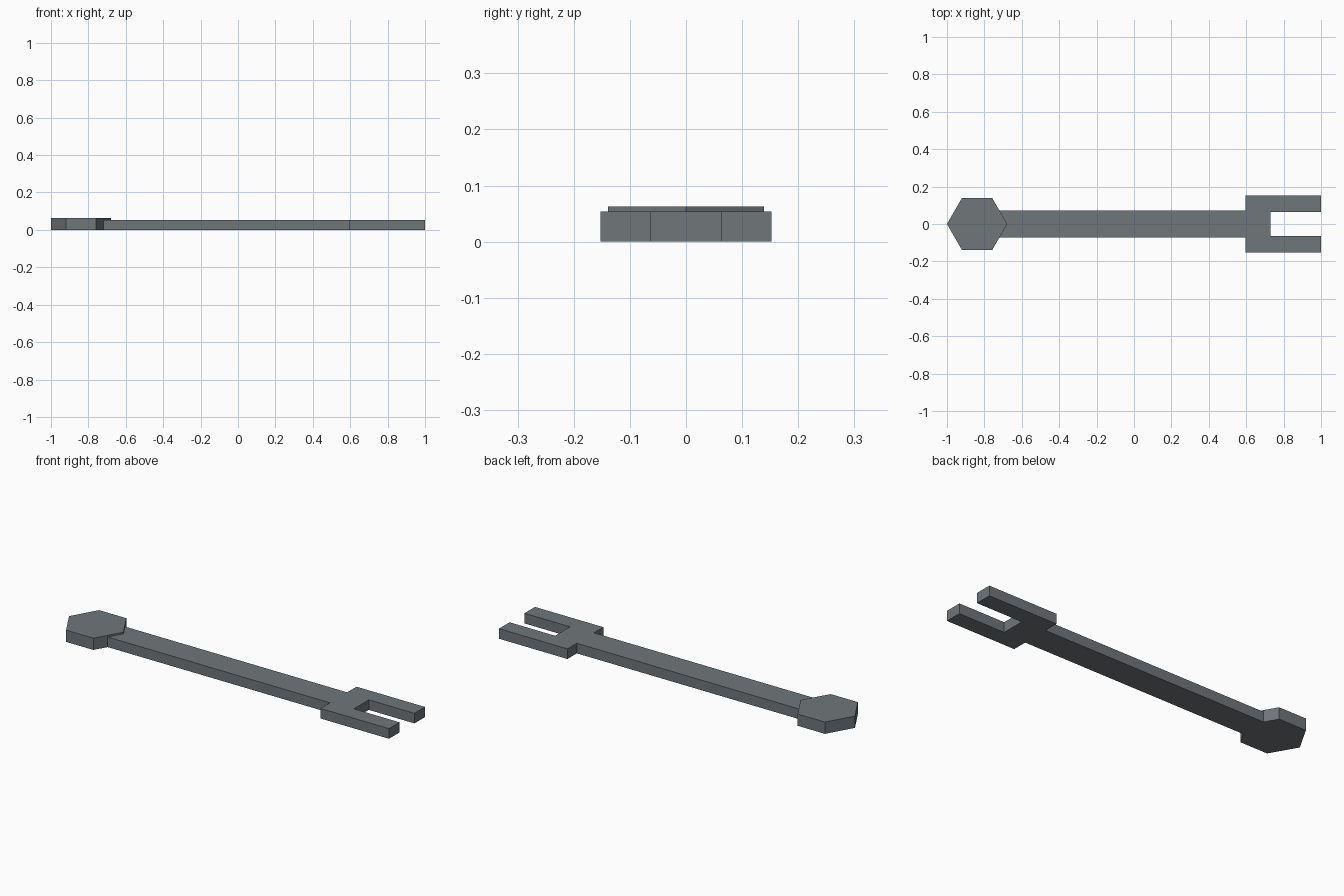
import bpy, bmesh, math

if "Cube" in bpy.data.objects:
    bpy.data.objects.remove(bpy.data.objects["Cube"])

steel = bpy.data.materials.new("steel_grey")
steel.diffuse_color = (0.162, 0.181, 0.195, 1)
steel.use_nodes = True
steel.node_tree.nodes["Principled BSDF"].inputs["Base Color"].default_value = steel.diffuse_color


def plate(name, outline, height):
    """Extrude a flat outline up from the ground."""
    bm = bmesh.new()
    base = bm.faces.new([bm.verts.new((x, y, 0)) for x, y in outline])
    ext = bmesh.ops.extrude_face_region(bm, geom=[base], use_keep_orig=True)
    top = [v for v in ext["geom"] if isinstance(v, bmesh.types.BMVert)]
    bmesh.ops.translate(bm, verts=top, vec=(0, 0, height))
    bmesh.ops.recalc_face_normals(bm, faces=bm.faces)
    mesh = bpy.data.meshes.new(name)
    bm.to_mesh(mesh)
    bm.free()
    mesh.materials.append(steel)
    obj = bpy.data.objects.new(name, mesh)
    bpy.context.collection.objects.link(obj)
    return obj


# Hexagonal head
R, CX = 0.161, -0.839
hexagon = [(CX + R * math.cos(k * math.pi / 3), R * math.sin(k * math.pi / 3)) for k in range(6)]
plate("hex_head", hexagon, 0.063)

# Shaft and forked jaw: half outline mirrored across the long axis
W = 0.073
tip = CX + R
half = [(tip - W / math.sqrt(3), W), (0.595, W), (0.595, 0.152), (1, 0.152), (1, 0.063), (0.73, 0.063)]
outline = [(tip, 0)] + half + [(x, -y) for x, y in reversed(half)]
plate("shaft_and_jaw", outline, 0.054)
